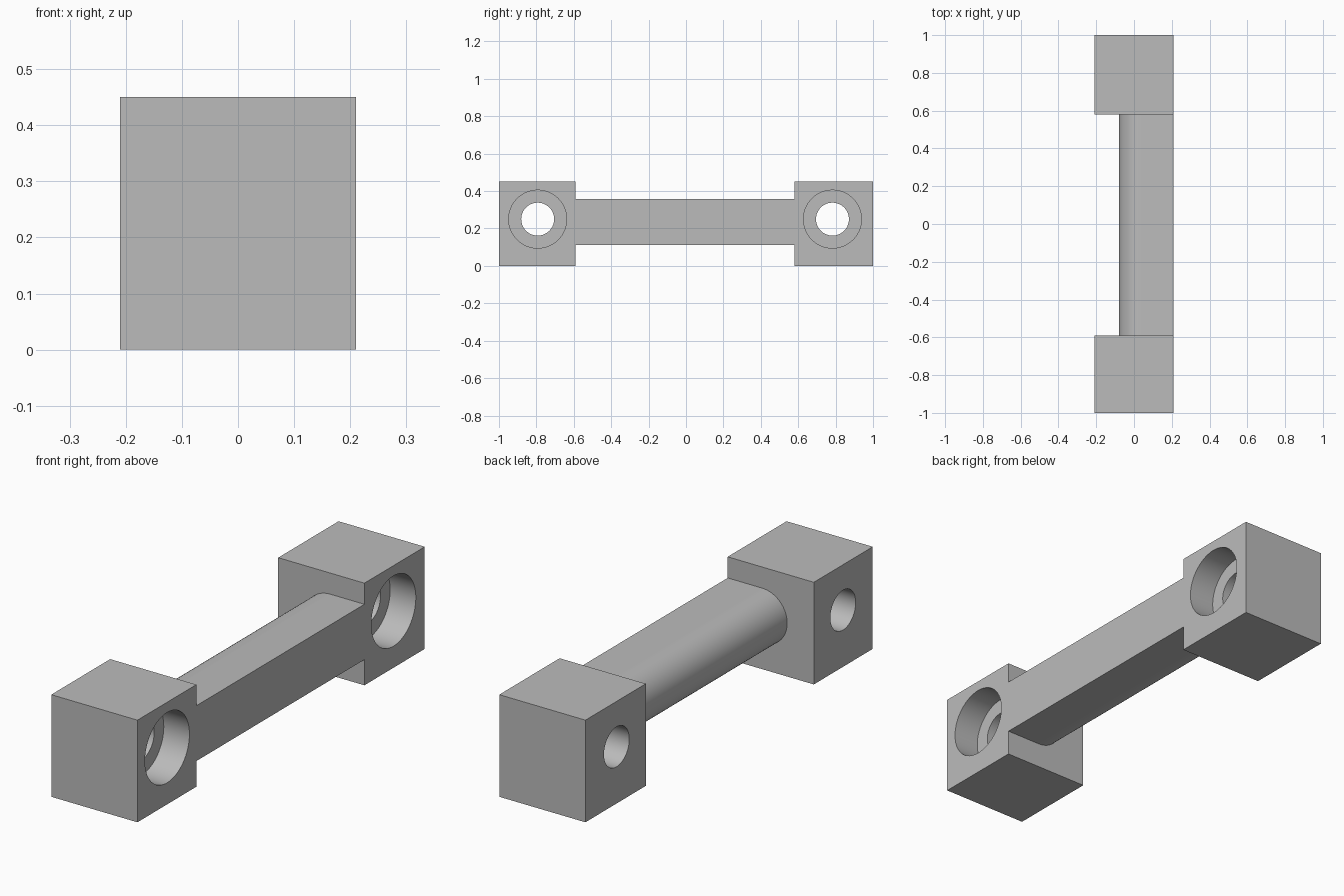
import bpy, bmesh, math
from mathutils import Matrix

cube = bpy.data.objects.get("Cube")
if cube:
    bpy.data.objects.remove(cube, do_unlink=True)

grey = bpy.data.materials.new("plain_grey")
grey.use_nodes = True
colour = (0.5, 0.5, 0.5, 1)
grey.diffuse_color = colour
grey.node_tree.nodes["Principled BSDF"].inputs["Base Color"].default_value = colour

HALF_W, HEIGHT, HOLE_Z = 0.21, 0.45, 0.25


def make_object(name, bm):
    bmesh.ops.recalc_face_normals(bm, faces=bm.faces[:])
    mesh = bpy.data.meshes.new(name)
    bm.to_mesh(mesh)
    bm.free()
    mesh.materials.append(grey)
    obj = bpy.data.objects.new(name, mesh)
    bpy.context.collection.objects.link(obj)
    return obj


def block(name, y0, y1):
    bm = bmesh.new()
    bmesh.ops.create_cube(bm, size=1)
    bmesh.ops.scale(bm, vec=(2 * HALF_W, y1 - y0, HEIGHT), verts=bm.verts)
    bmesh.ops.translate(bm, vec=(0, (y0 + y1) / 2, HEIGHT / 2), verts=bm.verts)
    return make_object(name, bm)


def bore(name, radius, x0, x1, y):
    bm = bmesh.new()
    place = Matrix.Translation(((x0 + x1) / 2, y, HOLE_Z)) @ Matrix.Rotation(math.pi / 2, 4, "Y")
    bmesh.ops.create_cone(bm, cap_ends=True, segments=64, radius1=radius,
                          radius2=radius, depth=x1 - x0, matrix=place)
    obj = make_object(name, bm)
    obj.hide_render = True
    return obj


def combine(target, other, operation):
    mod = target.modifiers.new(operation.lower(), "BOOLEAN")
    mod.operation = operation
    mod.solver = "EXACT"
    mod.object = other
    bpy.context.view_layer.objects.active = target
    bpy.ops.object.modifier_apply(modifier=mod.name)
    bpy.data.objects.remove(other, do_unlink=True)


# Connecting bar: flat on the +x side, half round on the -x side
R, BAR_Z, Y0, Y1 = 0.122, 0.235, -0.61, 0.60
bm = bmesh.new()
profile = [(HALF_W, BAR_Z - R), (HALF_W, BAR_Z + R)]
for i in range(33):
    a = math.pi / 2 + math.pi * i / 32
    profile.append((-0.08 + R + R * math.cos(a), BAR_Z + R * math.sin(a)))
end = bm.faces.new([bm.verts.new((x, Y0, z)) for x, z in profile])
sweep = bmesh.ops.extrude_face_region(bm, geom=[end])
moved = [g for g in sweep["geom"] if isinstance(g, bmesh.types.BMVert)]
bmesh.ops.translate(bm, vec=(0, Y1 - Y0, 0), verts=moved)
body = make_object("connecting_bar_with_end_blocks", bm)

# End blocks
combine(body, block("front_block", -1, -0.59), "UNION")
combine(body, block("back_block", 0.58, 1), "UNION")

# Counterbored holes through both blocks
for y in (-0.793, 0.783):
    combine(body, bore("through_hole", 0.088, -0.4, 0.4, y), "DIFFERENCE")
    combine(body, bore("counterbore", 0.155, HALF_W - 0.125, 0.4, y), "DIFFERENCE")

# Merge flat regions and smooth only the curved walls
bm = bmesh.new()
bm.from_mesh(body.data)
bmesh.ops.remove_doubles(bm, verts=bm.verts[:], dist=0.0001)
bmesh.ops.dissolve_limit(bm, angle_limit=math.radians(0.5), verts=bm.verts[:], edges=bm.edges[:])
bm.to_mesh(body.data)
bm.free()
bpy.ops.object.select_all(action="DESELECT")
body.select_set(True)
bpy.context.view_layer.objects.active = body
bpy.ops.object.shade_smooth_by_angle(angle=math.radians(30))
